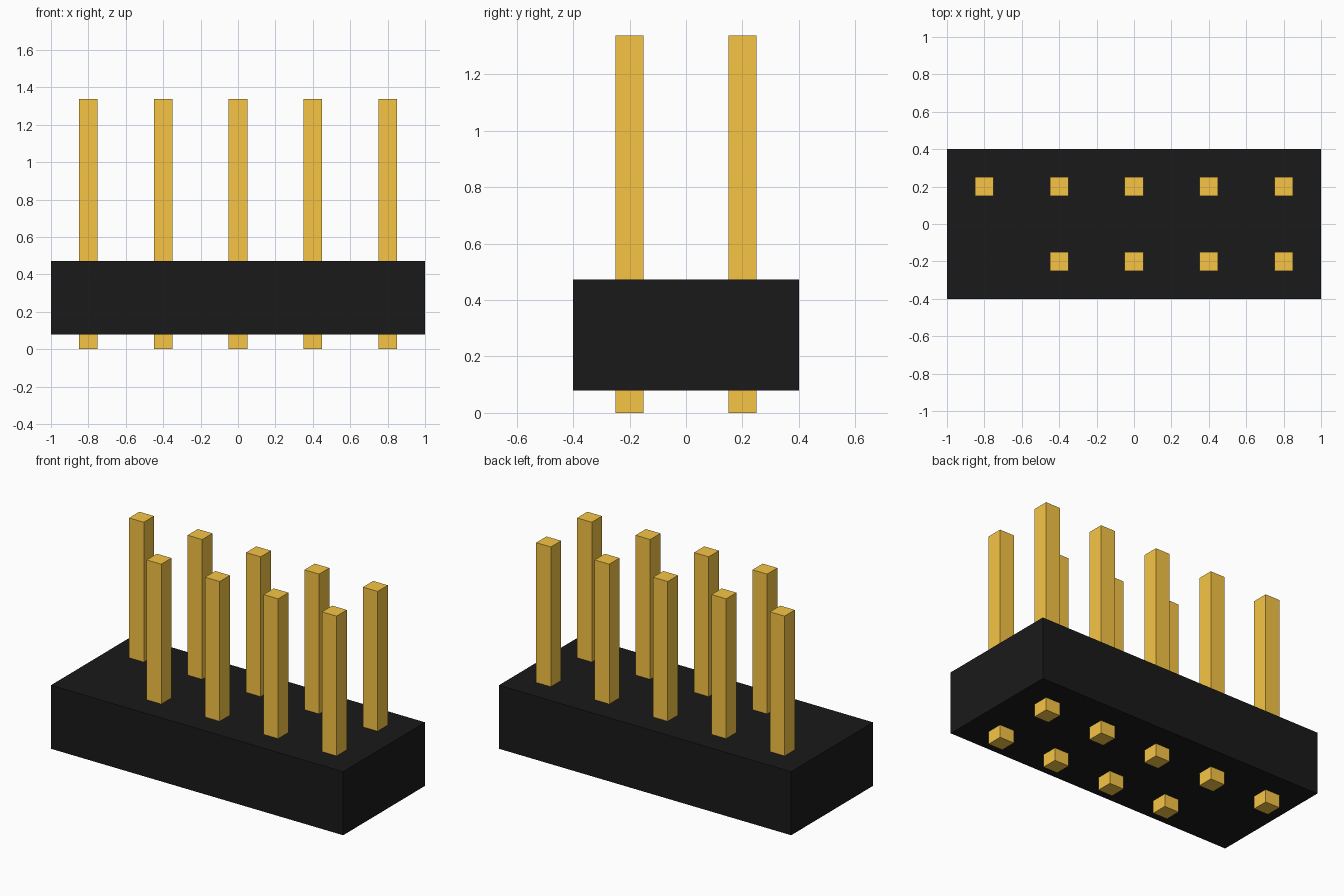
import bpy

if "Cube" in bpy.data.objects:
    bpy.data.objects.remove(bpy.data.objects["Cube"])

PITCH = 0.4
PIN_WIDTH = 0.1
PIN_TOP = 1.338
BODY_BOTTOM, BODY_TOP = 0.08, 0.473


def material(name, color):
    mat = bpy.data.materials.new(name)
    mat.diffuse_color = (*color, 1)
    mat.use_nodes = True
    mat.node_tree.nodes["Principled BSDF"].inputs["Base Color"].default_value = mat.diffuse_color
    return mat


def box(name, x, y, z0, z1, width, depth, mat):
    bpy.ops.mesh.primitive_cube_add(size=1, location=(x, y, (z0 + z1) / 2))
    obj = bpy.context.object
    obj.name = name
    obj.scale = (width, depth, z1 - z0)
    bpy.ops.object.transform_apply(location=False, rotation=False, scale=True)
    obj.data.materials.append(mat)
    return obj


black = material("black_plastic", (0.01, 0.01, 0.01))
gold = material("gold_plating", (0.93, 0.56, 0.06))

# Insulating block
box("housing", 0, 0, BODY_BOTTOM, BODY_TOP, 5 * PITCH, 2 * PITCH, black)

# Two rows of square pins through the block; the front-left one is left out as a key
for row, y in (("front", -PITCH / 2), ("back", PITCH / 2)):
    for i in range(5):
        if row == "front" and i == 0:
            continue
        box(f"{row}_pin_{i + 1}", (i - 2) * PITCH, y, 0, PIN_TOP, PIN_WIDTH, PIN_WIDTH, gold)
